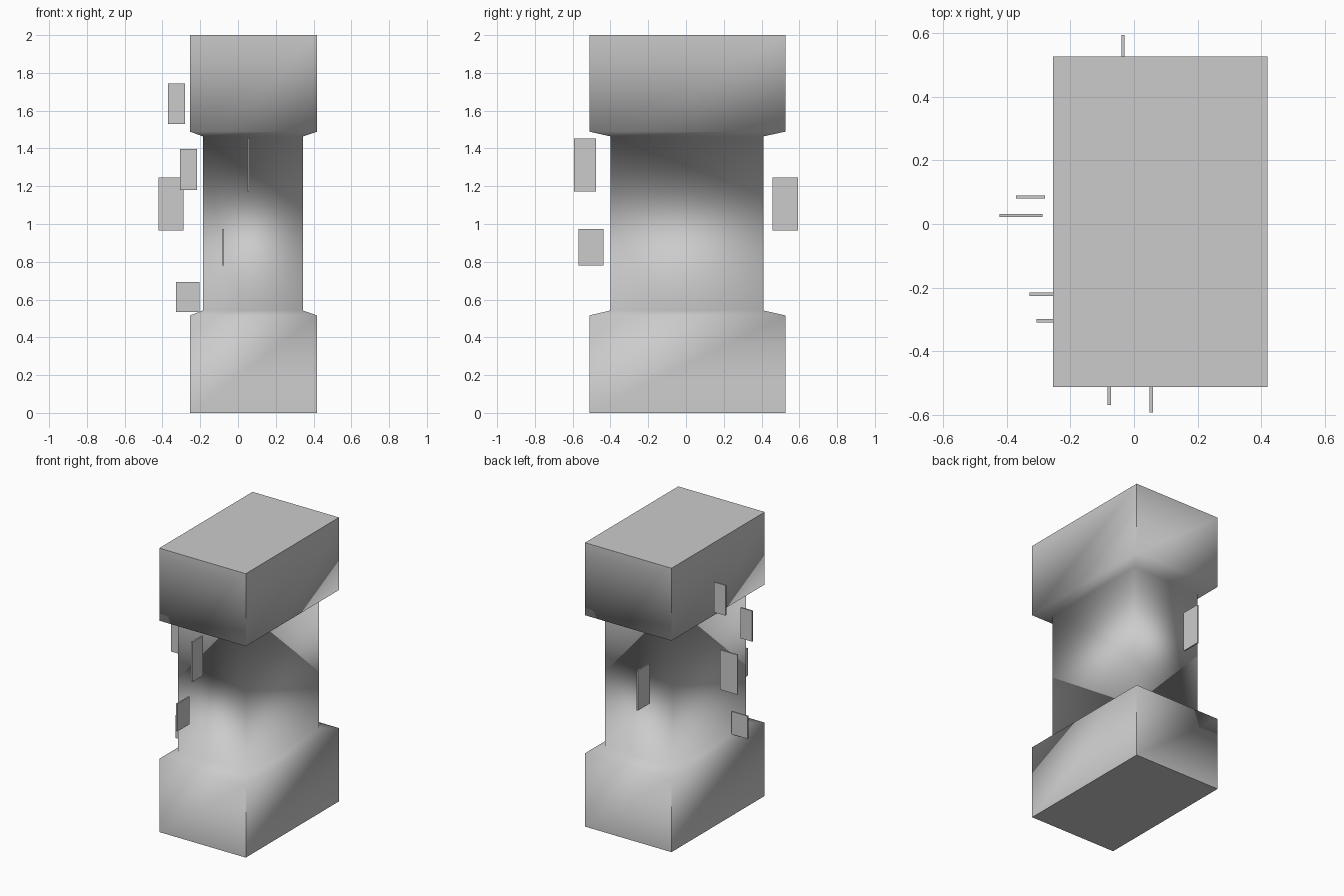
import bpy, bmesh, math

if "Cube" in bpy.data.objects:
    bpy.data.objects.remove(bpy.data.objects["Cube"])

def finish(bm, name):
    bmesh.ops.recalc_face_normals(bm, faces=bm.faces)
    mesh = bpy.data.meshes.new(name)
    bm.to_mesh(mesh)
    bm.free()
    ob = bpy.data.objects.new(name, mesh)
    bpy.context.collection.objects.link(ob)
    return ob

def box(name, x0, x1, y0, y1, z0, z1):
    bm = bmesh.new()
    bmesh.ops.create_cube(bm, size=1)
    for v in bm.verts:
        v.co.x = x1 if v.co.x > 0 else x0
        v.co.y = y1 if v.co.y > 0 else y0
        v.co.z = z1 if v.co.z > 0 else z0
    return finish(bm, name)

# Pillar: stacked rectangular sections, wide base and cap with a narrow shaft
WIDE = (-0.255, 0.419, -0.512, 0.526)
NECK = (-0.186, 0.344, -0.401, 0.411)
sections = [(0, WIDE), (0.516, WIDE), (0.542, NECK),
            (1.464, NECK), (1.489, WIDE), (2, WIDE)]
bm = bmesh.new()
rings = [[bm.verts.new((x, y, z)) for x, y in
          ((x0, y0), (x1, y0), (x1, y1), (x0, y1))]
         for z, (x0, x1, y0, y1) in sections]
for lo, hi in zip(rings, rings[1:]):
    for i in range(4):
        j = (i + 1) % 4
        bm.faces.new((lo[i], lo[j], hi[j], hi[i]))
bm.faces.new(rings[0][::-1])
bm.faces.new(rings[-1])
pillar = finish(bm, "pillar")
bpy.context.view_layer.objects.active = pillar
pillar.select_set(True)
bpy.ops.object.shade_smooth_by_angle(angle=math.radians(82))

# Thin floating plates on the left side: x range, y centre, z range
T = 0.005
for i, (x0, x1, y, z0, z1) in enumerate([
        (-0.370, -0.280, 0.085, 1.530, 1.743),
        (-0.422, -0.288, 0.027, 0.965, 1.245),
        (-0.306, -0.216, -0.304, 1.181, 1.397),
        (-0.329, -0.204, -0.221, 0.534, 0.694)]):
    box(f"left_plate_{i + 1}", x0, x1, y - T, y + T, z0, z1)

# Thin floating plates on front and back: x centre, y range, z range
for name, x, y0, y1, z0, z1 in [
        ("front_plate_upper", 0.054, -0.593, -0.476, 1.171, 1.452),
        ("front_plate_lower", -0.078, -0.569, -0.437, 0.779, 0.974),
        ("back_plate", -0.035, 0.457, 0.594, 0.965, 1.245)]:
    box(name, x - T, x + T, y0, y1, z0, z1)
